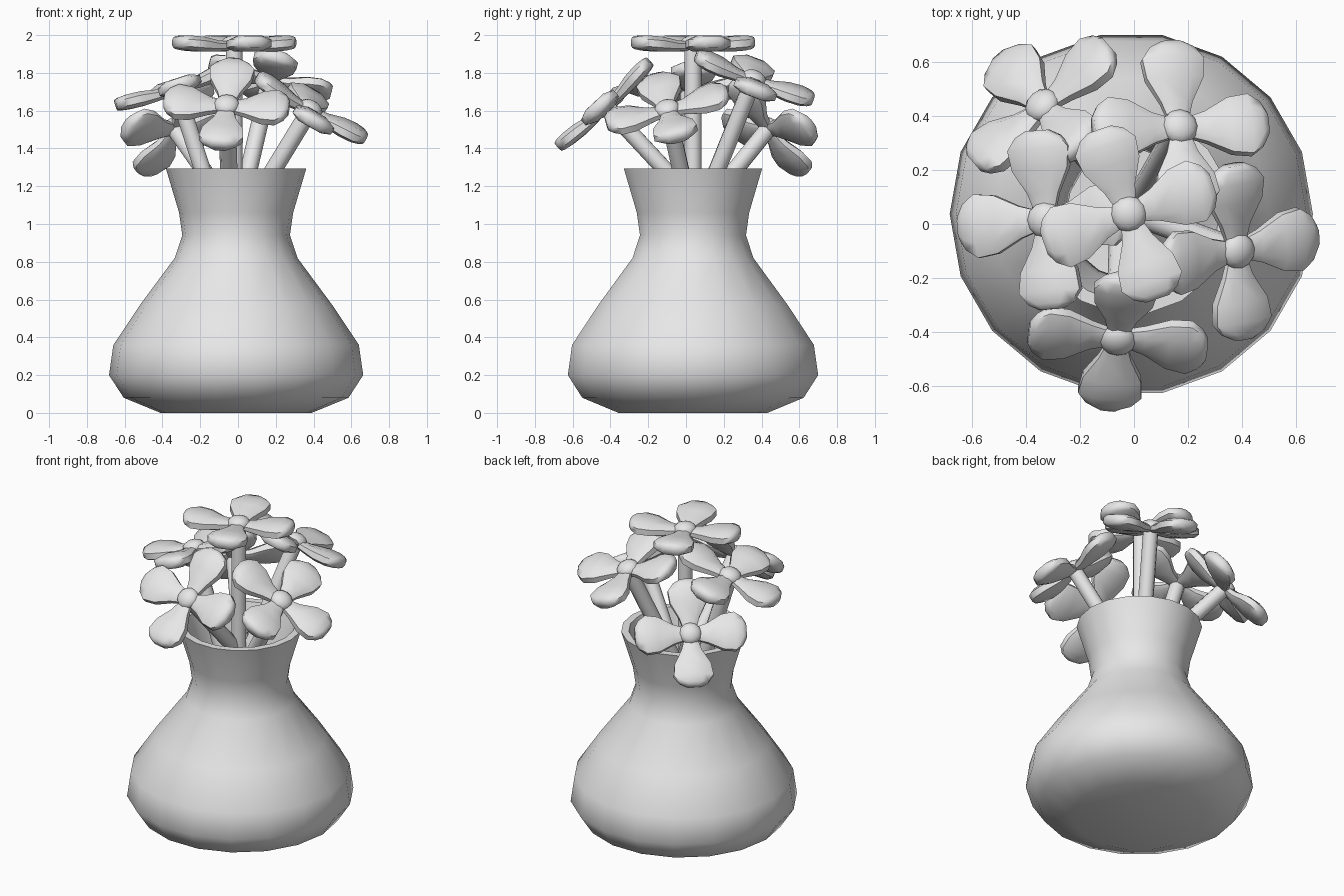
import bpy
import bmesh
from math import radians, cos, sin, tau
from mathutils import Matrix, Vector

cube = bpy.data.objects.get("Cube")
if cube:
    bpy.data.objects.remove(cube, do_unlink=True)

# Single plain clay colour
grey = bpy.data.materials.new("light_grey")
grey.use_nodes = True
grey.diffuse_color = (0.8, 0.8, 0.8, 1)
grey.node_tree.nodes["Principled BSDF"].inputs["Base Color"].default_value = (0.8, 0.8, 0.8, 1)


def finish(name, bm, angle):
    """Turn a bmesh into a smooth shaded object that keeps sharp edges."""
    bmesh.ops.recalc_face_normals(bm, faces=bm.faces)
    mesh = bpy.data.meshes.new(name)
    bm.to_mesh(mesh)
    bm.free()
    mesh.materials.append(grey)
    obj = bpy.data.objects.new(name, mesh)
    bpy.context.collection.objects.link(obj)
    bpy.ops.object.select_all(action="DESELECT")
    obj.select_set(True)
    bpy.context.view_layer.objects.active = obj
    bpy.ops.object.shade_smooth_by_angle(angle=radians(angle))
    return obj


def loft(bm, rings):
    """Skin a list of closed rings and cap both ends."""
    loops = [[bm.verts.new(p) for p in ring] for ring in rings]
    for a, b in zip(loops, loops[1:]):
        for i in range(len(a)):
            j = (i + 1) % len(a)
            bm.faces.new((a[i], a[j], b[j], b[i]))
    bm.faces.new(loops[0])
    bm.faces.new(loops[-1])


# Vase: outer profile going up, then the inner wall coming down
AXIS = Vector((-0.01, 0.037, 0))
SIDES = 18
WALL = 0.045
outer = [(0.40, 0), (0.595, 0.08), (0.673, 0.20), (0.65, 0.36), (0.51, 0.57),
         (0.325, 0.82), (0.285, 0.94), (0.302, 1.06), (0.372, 1.295)]
inner = [(r - WALL, max(z, WALL)) for r, z in reversed(outer)]
bm = bmesh.new()
loft(bm, [[AXIS + Vector((r * cos(tau * i / SIDES), r * sin(tau * i / SIDES), z))
           for i in range(SIDES)] for r, z in outer + inner])
finish("vase", bm, 60)


# Petal cross-sections: distance from flower centre, half width, lift, half thickness
PETAL = [(0.02, 0.035, -0.012, 0.022), (0.10, 0.06, -0.012, 0.03),
         (0.19, 0.108, -0.003, 0.04), (0.265, 0.118, 0.003, 0.04),
         (0.31, 0.085, 0.006, 0.035), (0.332, 0.045, 0.006, 0.028)]


def petal_rings(turn):
    rings = []
    for d, w, lift, t in PETAL:
        section = [(-w, -0.5 * t), (-w, 0.45 * t), (-0.55 * w, t), (0.55 * w, t),
                   (w, 0.45 * t), (w, -0.5 * t), (0.6 * w, -t), (-0.6 * w, -t)]
        rings.append([turn @ Vector((d, y, z + lift)) for y, z in section])
    return rings


def flower(name, centre, azimuth, tilt, roll):
    """Four petals and a domed heart on a straight stem, tipped outwards."""
    lean = (Matrix.Translation(centre) @ Matrix.Rotation(radians(azimuth), 4, "Z")
            @ Matrix.Rotation(radians(tilt), 4, "Y"))
    bm = bmesh.new()
    for k in range(4):
        loft(bm, petal_rings(lean @ Matrix.Rotation(radians(roll + 90 * k), 4, "Z")))
    finish(name + "_petals", bm, 50)

    bm = bmesh.new()
    bmesh.ops.create_uvsphere(bm, u_segments=12, v_segments=8, radius=0.068,
                              matrix=lean @ Matrix.Diagonal((1, 1, 0.65, 1)))
    finish(name + "_heart", bm, 60)

    bm = bmesh.new()
    bmesh.ops.create_cone(bm, cap_ends=True, segments=10, radius1=0.046, radius2=0.046,
                          depth=0.9, matrix=lean @ Matrix.Translation((0, 0, -0.46)))
    finish(name + "_stem", bm, 50)


flower("top_flower", (-0.02, 0.037, 1.955), 0, 0, 19)
flower("front_flower", (-0.06, -0.43, 1.63), -92, 43, -5)
flower("left_flower", (0.385, -0.10, 1.61), -20, 33, 27)
flower("back_left_flower", (0.17, 0.36, 1.77), 60, 25, 34)
flower("back_right_flower", (-0.34, 0.44, 1.51), 131, 47, 0)
flower("right_flower", (-0.33, 0.015, 1.725), 180, 18, 5)
